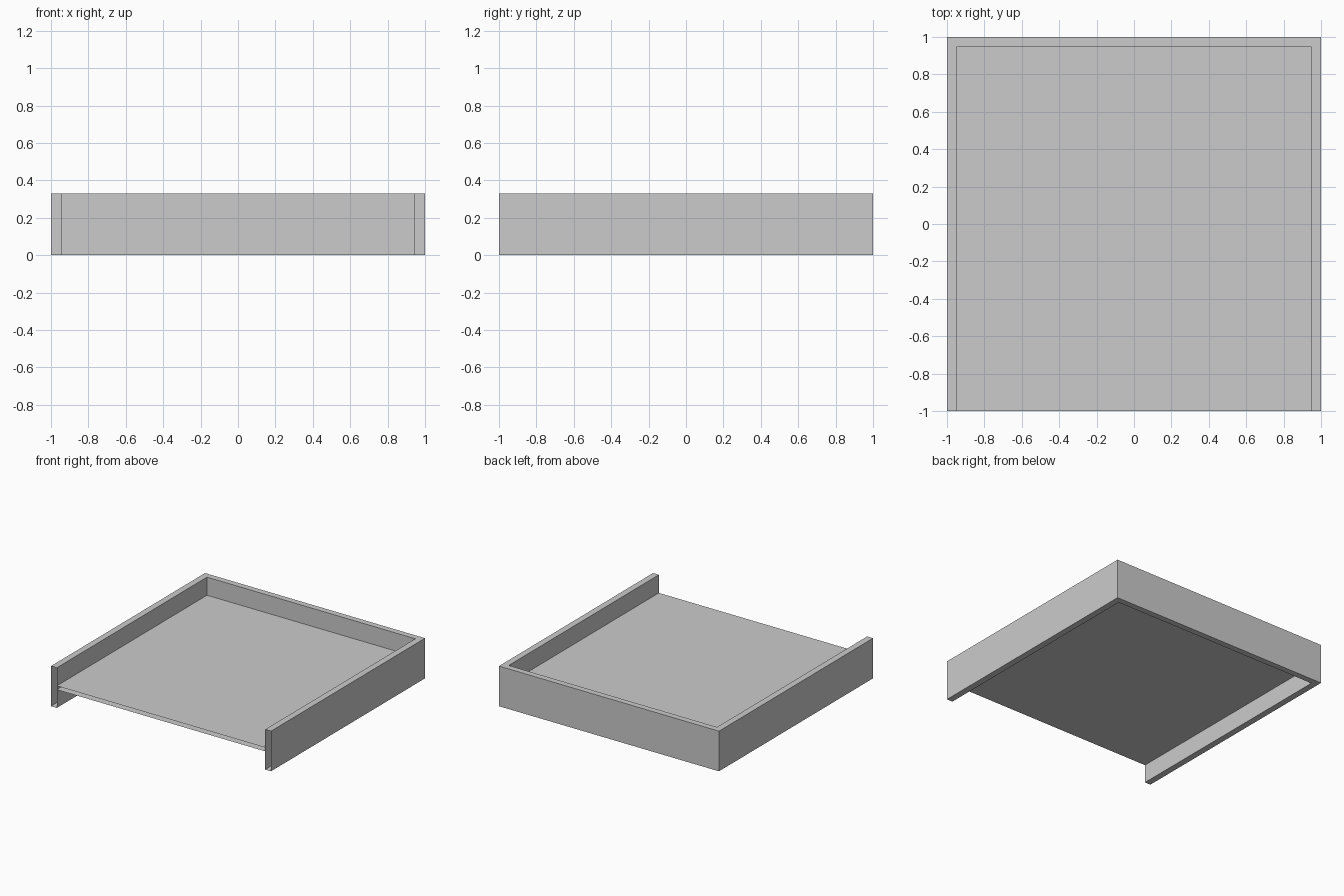
import bpy
import bmesh

if "Cube" in bpy.data.objects:
    bpy.data.objects.remove(bpy.data.objects["Cube"], do_unlink=True)

HEIGHT = 0.33
SIDE = 0.053      # side wall thickness
BACK = 0.05       # back wall thickness
PANEL_LOW, PANEL_HIGH = 0.15, 0.181

grey = bpy.data.materials.new("light grey")
grey.use_nodes = True
colour = (0.6, 0.6, 0.6, 1)
grey.diffuse_color = colour
grey.node_tree.nodes["Principled BSDF"].inputs["Base Color"].default_value = colour


def open_shell(name, outline, low, high, is_open):
    """Extrude an outline upwards and remove the faces that are left open."""
    bm = bmesh.new()
    base = bm.faces.new([bm.verts.new((x, y, low)) for x, y in outline])
    top = bmesh.ops.extrude_face_region(bm, geom=[base], use_keep_orig=True)
    for item in top["geom"]:
        if isinstance(item, bmesh.types.BMVert):
            item.co.z = high
    bmesh.ops.recalc_face_normals(bm, faces=bm.faces)
    bm.normal_update()
    bmesh.ops.delete(bm, geom=[f for f in bm.faces if is_open(f)], context="FACES_ONLY")
    mesh = bpy.data.meshes.new(name)
    bm.to_mesh(mesh)
    bm.free()
    mesh.materials.append(grey)
    obj = bpy.data.objects.new(name, mesh)
    bpy.context.collection.objects.link(obj)
    return obj


inner_x, inner_y = 1 - SIDE, 1 - BACK

# Hollow wall around three sides, open at its two front ends
open_shell(
    "wall_frame",
    [(-1, -1), (-inner_x, -1), (-inner_x, inner_y), (inner_x, inner_y),
     (inner_x, -1), (1, -1), (1, 1), (-1, 1)],
    0, HEIGHT,
    lambda f: f.calc_center_median().y < -0.99,
)

# Hollow floor panel at mid height, open along its edges
open_shell(
    "floor_panel",
    [(-inner_x, -1), (inner_x, -1), (inner_x, inner_y), (-inner_x, inner_y)],
    PANEL_LOW, PANEL_HIGH,
    lambda f: abs(f.normal.z) < 0.5,
)
